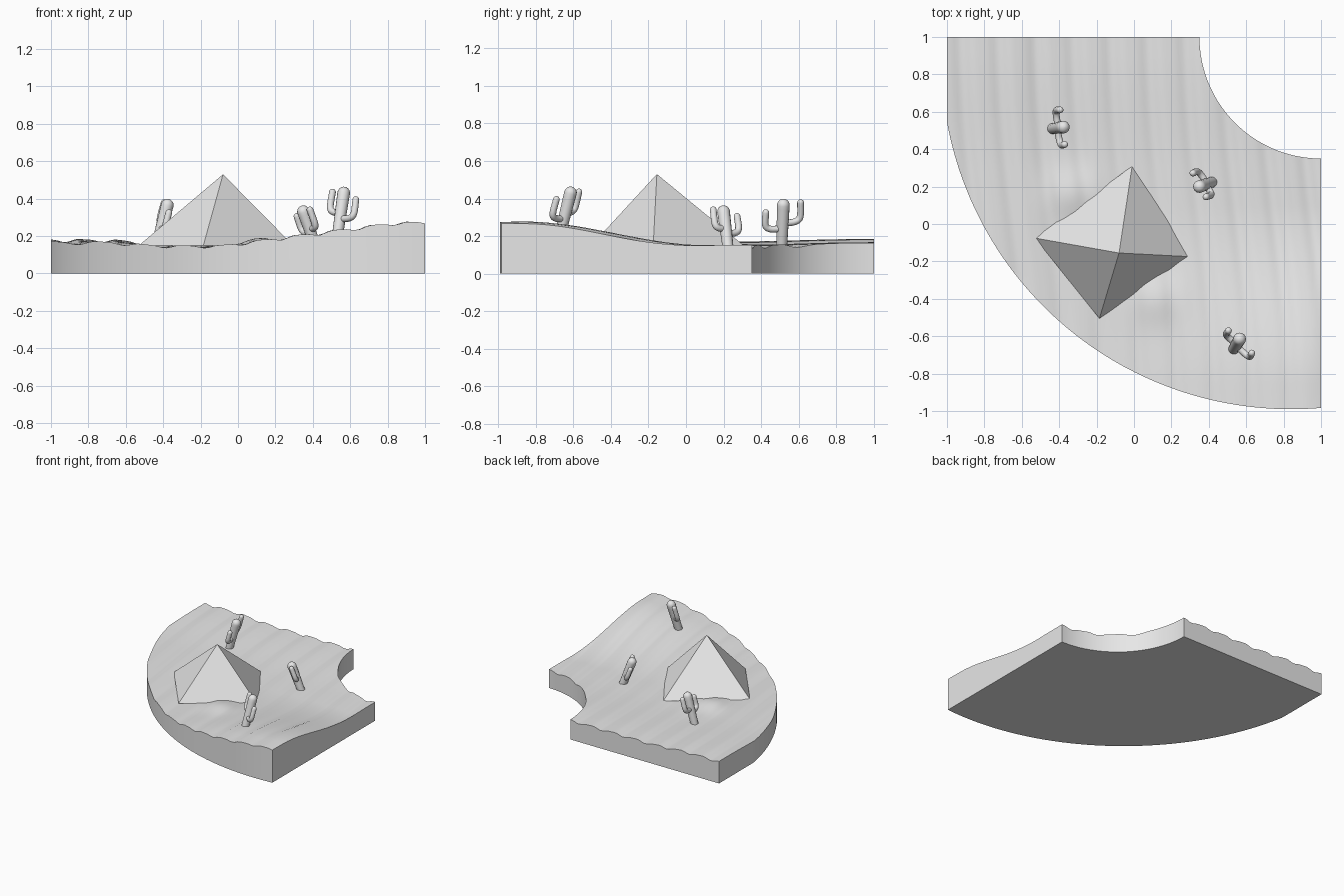
import bpy, bmesh, math
from mathutils import Vector

if "Cube" in bpy.data.objects:
    bpy.data.objects.remove(bpy.data.objects["Cube"])

stone = bpy.data.materials.new("plain grey")
stone.diffuse_color = (0.8, 0.8, 0.8, 1)
stone.use_nodes = True
stone.node_tree.nodes["Principled BSDF"].inputs["Base Color"].default_value = stone.diffuse_color


def finish(name, bm, smooth=True):
    bmesh.ops.recalc_face_normals(bm, faces=bm.faces)
    me = bpy.data.meshes.new(name)
    bm.to_mesh(me)
    bm.free()
    me.materials.append(stone)
    ob = bpy.data.objects.new(name, me)
    bpy.context.collection.objects.link(ob)
    if smooth:
        bpy.ops.object.select_all(action='DESELECT')
        bpy.context.view_layer.objects.active = ob
        ob.select_set(True)
        bpy.ops.object.shade_smooth_by_angle(angle=math.radians(35))
    return ob


def step(a, b, v):
    t = min(1, max(0, (v - a) / (b - a)))
    return t * t * (3 - 2 * t)


def bump(x, y, cx, cy, r):
    return math.exp(-((x - cx) ** 2 + (y - cy) ** 2) / (r * r))


def sand_height(x, y):
    dune = 0.125 * step(0.1, -0.85, y) * min(1, max(0, (x + 0.1) / 0.95))
    left = 0.02 * step(-0.35, -0.75, x)
    back = 0.012 * step(0.3, 0.9, y)
    near = 0.03 * bump(x, y, -0.33, 0.16, 0.13) + 0.025 * bump(x, y, 0.12, -0.4, 0.13)
    phase = 2 * math.pi * (x + 0.08 * y + 0.015 * math.sin(3 * y)) / 0.2
    calm = 1 - 0.75 * bump(x, y, -0.1, -0.15, 0.4)
    ripple = (math.sin(phase) + 0.3 * math.sin(2 * phase + 1)) * 0.008 * calm
    return 0.145 + dune + left + back + near + ripple


# Sand slab: swept about its back right corner, curved inside and outside
def outer_radius(a):
    d = Vector((-math.cos(a), -math.sin(a)))
    c = Vector((-0.16, -0.12))
    k = d.dot(c)
    arc = k + math.sqrt(k * k - c.dot(c) + 1.87 ** 2)
    return min(arc, 2 / max(1e-6, math.cos(a)))


bm = bmesh.new()
NA, NR = 90, 70
rows = []
for i in range(NA + 1):
    a = math.radians(90 * i / NA)
    r1 = outer_radius(a)
    row = []
    for j in range(NR + 1):
        r = 0.65 + (r1 - 0.65) * j / NR
        x, y = 1 - r * math.cos(a), 1 - r * math.sin(a)
        row.append(bm.verts.new((x, y, sand_height(x, y))))
    rows.append(row)
for p, q in zip(rows, rows[1:]):
    for j in range(NR):
        bm.faces.new((p[j], p[j + 1], q[j + 1], q[j]))
rim = [e for e in bm.edges if e.is_boundary]
low = bmesh.ops.extrude_edge_only(bm, edges=rim)["geom"]
for v in low:
    if isinstance(v, bmesh.types.BMVert):
        v.co.z = 0
bmesh.ops.triangle_fill(bm, use_beauty=True,
                        edges=[e for e in low if isinstance(e, bmesh.types.BMEdge) and e.is_boundary])
finish("sand_slab", bm)

# Pyramid, slightly tilted in the sand
bm = bmesh.new()
apex = bm.verts.new((-0.08, -0.155, 0.53))
base = [bm.verts.new(p) for p in ((-0.01, 0.31, 0.148), (-0.53, -0.075, 0.15),
                                  (-0.185, -0.505, 0.15), (0.305, -0.175, 0.14))]
for i in range(4):
    bm.faces.new((apex, base[i], base[(i + 1) % 4]))
bm.faces.new(base)
finish("pyramid", bm, smooth=False)


# Round-ended tube along a smoothed path
def tube(bm, pts, r0, r1, sides=14):
    pts = [Vector(p) for p in pts]
    ext = [2 * pts[0] - pts[1]] + pts + [2 * pts[-1] - pts[-2]]
    path = []
    for a, b, c, d in zip(ext, ext[1:], ext[2:], ext[3:]):
        for k in range(6):
            t = k / 6
            path.append(0.5 * (2 * b + (c - a) * t + (2 * a - 5 * b + 4 * c - d) * t * t
                               + (3 * b - a - 3 * c + d) * t ** 3))
    path.append(pts[-1])
    n = len(path) - 1
    rings = [(p, r0 + (r1 - r0) * i / n, path[min(i + 1, n)] - path[max(i - 1, 0)])
             for i, p in enumerate(path)]
    end, tan = path[-1], (path[-1] - path[-2]).normalized()
    for k in range(1, 6):
        ang = k * math.pi / 2 / 5.2
        rings.append((end + tan * r1 * math.sin(ang), r1 * math.cos(ang), tan))
    loops, side = [], None
    for p, r, t in rings:
        t = t.normalized()
        side = t.orthogonal() if side is None else side - t * side.dot(t)
        side.normalize()
        up = t.cross(side)
        loops.append([bm.verts.new(p + r * (side * math.cos(2 * math.pi * s / sides)
                                            + up * math.sin(2 * math.pi * s / sides)))
                      for s in range(sides)])
    for a, b in zip(loops, loops[1:]):
        for s in range(sides):
            bm.faces.new((a[s], a[(s + 1) % sides], b[(s + 1) % sides], b[s]))
    bm.faces.new(loops[0])
    bm.faces.new(loops[-1])


# Cactus: leaning trunk and two upturned arms given by their tips
def cactus(name, foot, top, arms):
    foot, top = Vector(foot), Vector(top)
    bm = bmesh.new()
    tube(bm, (foot, foot.lerp(top, 0.5), top), 0.029, 0.034)
    lean = (top - foot).normalized()
    for tip, level, rise in arms:
        tip = Vector(tip)
        root = foot.lerp(top, level)
        elbow = tip - lean * rise
        tube(bm, (root, root.lerp(elbow, 0.7) - lean * 0.008, elbow + lean * 0.012, tip), 0.018, 0.018)
    finish(name, bm)


cactus("front_cactus", (0.53, -0.675, 0.19), (0.565, -0.615, 0.43),
       [((0.505, -0.57, 0.435), 0.55, 0.095), ((0.63, -0.69, 0.395), 0.42, 0.09)])
cactus("right_cactus", (0.42, 0.225, 0.13), (0.35, 0.2, 0.33),
       [((0.315, 0.272, 0.305), 0.42, 0.08), ((0.385, 0.145, 0.34), 0.55, 0.09)])
cactus("back_cactus", (-0.435, 0.51, 0.15), (-0.378, 0.518, 0.365),
       [((-0.395, 0.61, 0.378), 0.55, 0.09), ((-0.37, 0.425, 0.325), 0.42, 0.08)])
